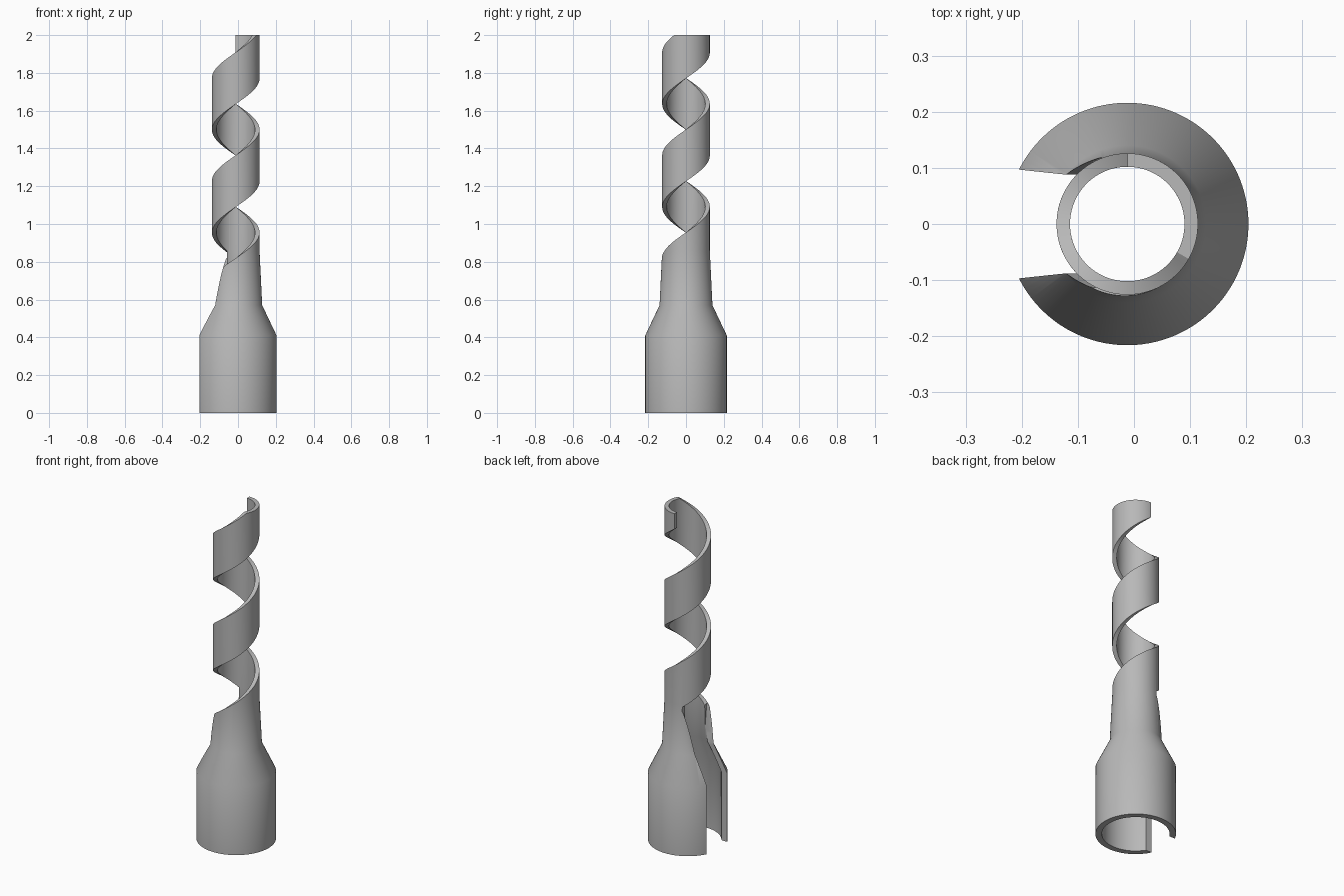
import bpy, bmesh, math

if "Cube" in bpy.data.objects:
    bpy.data.objects.remove(bpy.data.objects["Cube"])

CX = -0.012           # axis position
PITCH = 0.545         # rise per turn
WIDTH = 0.274         # height of the spiral ribbon
SPLIT = -249.0        # angle where the ribbon leaves the sleeve
# height, outer radius, inner radius
WALL = [(0, .216, .182), (.41, .216, .182), (.57, .14, .112),
        (.86, .126, .102), (3, .126, .102)]

grey = bpy.data.materials.new("grey")
grey.diffuse_color = (0.48, 0.48, 0.48, 1)
grey.use_nodes = True
grey.node_tree.nodes["Principled BSDF"].inputs["Base Color"].default_value = grey.diffuse_color


def radii(z):
    for (z0, a0, b0), (z1, a1, b1) in zip(WALL, WALL[1:]):
        if z <= z1:
            t = (z - z0) / (z1 - z0)
            return a0 + (a1 - a0) * t, b0 + (b1 - b0) * t


def low(a):
    return 1.09 + PITCH * (a + 90) / 360


def high(a):
    return min(2.0, low(a) + WIDTH)


def angles(a0, a1, step=3):
    n = math.ceil((a1 - a0) / step)
    return [a0 + (a1 - a0) * i / n for i in range(n + 1)]


def add_object(name, bm):
    bmesh.ops.recalc_face_normals(bm, faces=bm.faces)
    me = bpy.data.meshes.new(name)
    bm.to_mesh(me)
    bm.free()
    me.materials.append(grey)
    ob = bpy.data.objects.new(name, me)
    bpy.context.collection.objects.link(ob)
    return ob


def curved_wall(name, columns):
    """Solid curved wall from columns of (angle, list of heights)."""
    bm = bmesh.new()
    loops = []
    for a, zs in columns:
        c, s = math.cos(math.radians(a)), math.sin(math.radians(a))
        ring = [(radii(z)[0], z) for z in zs] + [(radii(z)[1], z) for z in reversed(zs)]
        loops.append([bm.verts.new((CX + r * c, r * s, z)) for r, z in ring])
    n = len(loops[0])
    for p, q in zip(loops, loops[1:]):
        for i in range(n):
            j = (i + 1) % n
            bm.faces.new((p[i], q[i], q[j], p[j]))
    for end in (loops[0], loops[-1]):
        for i in range(n // 2 - 1):
            bm.faces.new((end[i], end[i + 1], end[n - 2 - i], end[n - 1 - i]))
    bmesh.ops.remove_doubles(bm, verts=bm.verts, dist=1e-5)
    return add_object(name, bm)


# Sleeve: socket, cone and neck with a spiral top edge
cols = []
for a in angles(-535, SPLIT - .5) + angles(SPLIT, -185):
    top = high(a) if a < SPLIT else low(a)
    cols.append((a, [min(z, top) for z in (0, .41, .57, .86)] + [top]))
sleeve = curved_wall("sleeve", cols)

# Slot cutter: opening that widens towards the neck
half = [(.097, -.1), (.097, .41), (.088, .57), (.098, .65), (.118, .82), (.2, .83), (.2, 1.1)]
outline = half + [(-y, z) for y, z in reversed(half)]
bm = bmesh.new()
face = bm.faces.new([bm.verts.new((-.5, y, z)) for y, z in outline])
ext = bmesh.ops.extrude_face_region(bm, geom=[face])
for v in ext["geom"]:
    if isinstance(v, bmesh.types.BMVert):
        v.co.x = CX - .046
cutter = add_object("slot_cutter", bm)
cutter.hide_render = True

mod = sleeve.modifiers.new("slot", 'BOOLEAN')
mod.operation = 'DIFFERENCE'
mod.solver = 'EXACT'
mod.object = cutter
bpy.context.view_layer.update()
deps = bpy.context.evaluated_depsgraph_get()
cut = bpy.data.meshes.new_from_object(sleeve.evaluated_get(deps))
sleeve.modifiers.clear()
sleeve.data = cut
bpy.data.objects.remove(cutter)

# Spiral ribbon, cut flat at the top
ribbon = curved_wall("spiral_ribbon", [(a, [low(a), high(a)]) for a in angles(SPLIT - .5, 450)])

for ob in (sleeve, ribbon):
    bpy.ops.object.select_all(action='DESELECT')
    ob.select_set(True)
    bpy.context.view_layer.objects.active = ob
    bpy.ops.object.shade_smooth_by_angle(angle=math.radians(30))
